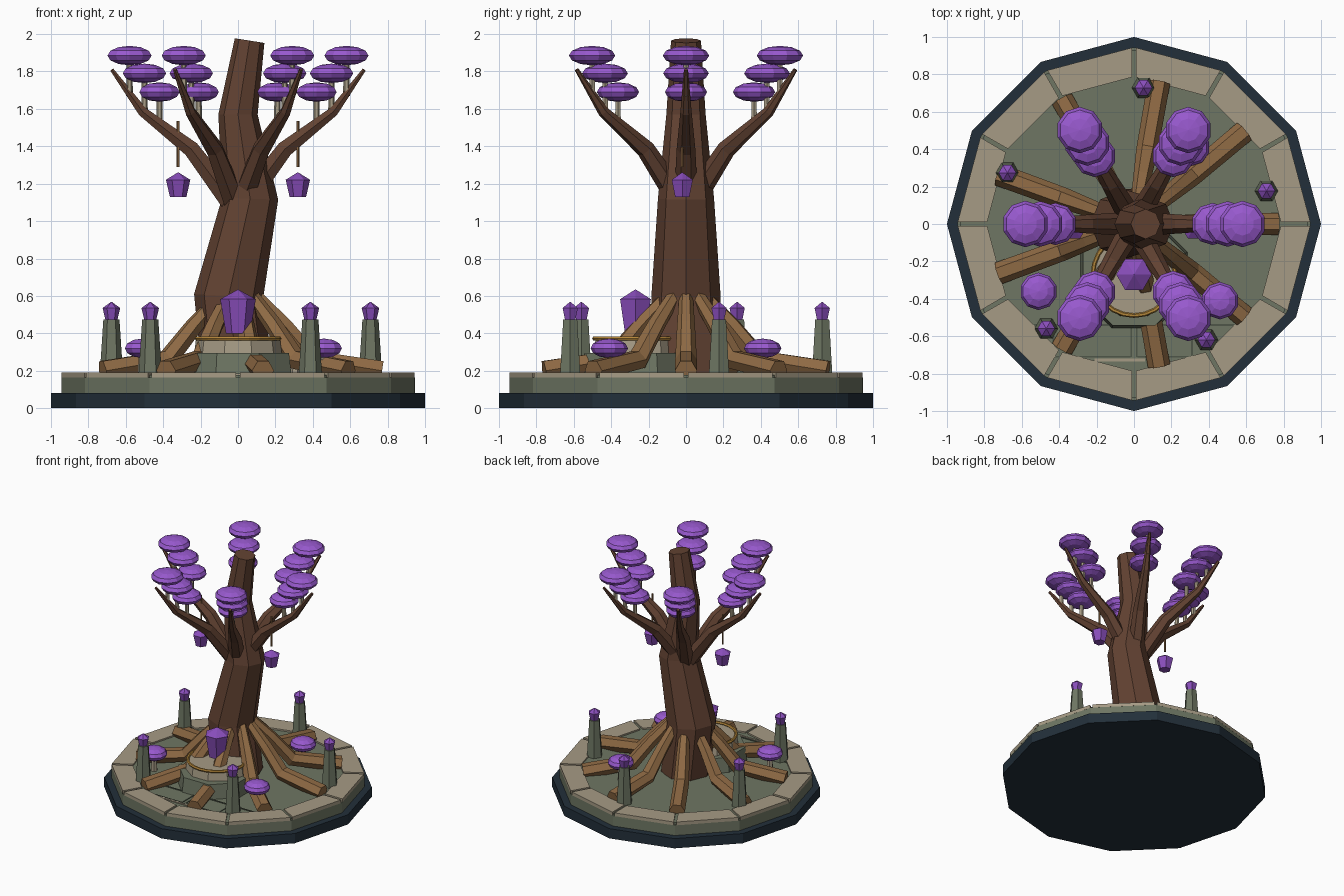
import bpy, bmesh
from math import sin, cos, pi, radians
from mathutils import Vector, Matrix

if "Cube" in bpy.data.objects:
    bpy.data.objects.remove(bpy.data.objects["Cube"])


def material(name, rgb):
    """Flat colour given as 0-255 display values, stored as linear."""
    lin = [((c / 255 + 0.055) / 1.055) ** 2.4 for c in rgb] + [1]
    m = bpy.data.materials.new(name)
    m.use_nodes = True
    m.diffuse_color = lin
    m.node_tree.nodes["Principled BSDF"].inputs["Base Color"].default_value = lin
    return m


NAVY = material("navy slate", (34, 47, 58))
MOSS = material("moss stone", (110, 118, 99))
SAND = material("sand stone", (166, 155, 133))
DARK = material("dark moss", (78, 86, 72))
BARK = material("dark bark", (98, 66, 50))
ROOT = material("root wood", (143, 106, 68))
PURPLE = material("bright purple", (152, 89, 206))
CRYSTAL = material("crystal purple", (138, 78, 188))
GOLD = material("gold", (180, 134, 58))


def finish(name, bm, mat):
    bmesh.ops.recalc_face_normals(bm, faces=bm.faces[:])
    mesh = bpy.data.meshes.new(name)
    bm.to_mesh(mesh)
    bm.free()
    mesh.materials.append(mat)
    ob = bpy.data.objects.new(name, mesh)
    bpy.context.scene.collection.objects.link(ob)
    return ob


def skin(bm, rings):
    """Join rings of points into a closed surface."""
    rings = [[bm.verts.new(p) for p in ring] for ring in rings]
    n = len(rings[0])
    for a, b in zip(rings, rings[1:]):
        for i in range(n):
            j = (i + 1) % n
            bm.faces.new((a[i], a[j], b[j], b[i]))
    bm.faces.new(rings[0][::-1])
    bm.faces.new(rings[-1])


def lathe(name, profile, sides, mat, at=(0, 0), turn=0):
    """Stack of regular polygons from (radius, z) pairs."""
    bm = bmesh.new()
    skin(bm, [[(at[0] + r * cos(turn + 2 * pi * i / sides),
                at[1] + r * sin(turn + 2 * pi * i / sides), z)
               for i in range(sides)] for r, z in profile])
    return finish(name, bm, mat)


def tube(name, points, radii, sides, mat):
    """Tapered limb through the given points."""
    pts = [Vector(p) for p in points]
    side = (pts[-1] - pts[0]).cross(Vector((0, 0, 1)))
    side = side.normalized() if side.length > 0.2 else Vector((0, 1, 0))
    rings = []
    for k, p in enumerate(pts):
        before = (p - pts[k - 1]).normalized() if k else Vector()
        after = (pts[k + 1] - p).normalized() if k < len(pts) - 1 else Vector()
        t = (before + after).normalized()
        u = (side - t * side.dot(t)).normalized()
        v = t.cross(u)
        rings.append([p + radii[k] * (u * cos(2 * pi * i / sides) + v * sin(2 * pi * i / sides))
                      for i in range(sides)])
    bm = bmesh.new()
    skin(bm, rings)
    return finish(name, bm, mat)


def box(name, x0, x1, y0, y1, z0, z1, mat):
    bm = bmesh.new()
    skin(bm, [[(x0, y0, z), (x1, y0, z), (x1, y1, z), (x0, y1, z)] for z in (z0, z1)])
    return finish(name, bm, mat)


def cap(name, x, y, z, r):
    """Flattened faceted blob."""
    bm = bmesh.new()
    bmesh.ops.create_uvsphere(bm, u_segments=10, v_segments=6, radius=1)
    bmesh.ops.transform(bm, verts=bm.verts[:], matrix=Matrix.Translation((x, y, z))
                        @ Matrix.Diagonal((r, r, 0.052, 1)))
    return finish(name, bm, PURPLE)


def crystal(name, at, r, z0, z1, shoulder):
    return lathe(name, [(r * 0.68, z0), (r, z0 + (z1 - z0) * shoulder), (0.002, z1)],
                 6, CRYSTAL, at)


def polar(r, a, z):
    return (r * cos(a), r * sin(a), z)


# Round stone platform
lathe("base_slab", [(1, 0), (1, 0.08)], 12, NAVY)
lathe("platform", [(0.945, 0.08), (0.945, 0.165)], 12, MOSS)
lathe("floor", [(0.93, 0.16), (0.93, 0.178)], 12, MOSS)

# Rim blocks with thin joints
for k in range(12):
    a0, a1 = radians(30 * k + 0.6), radians(30 * k + 29.4)
    i0, i1 = radians(30 * k + 0.8), radians(30 * k + 29.2)
    bm = bmesh.new()
    skin(bm, [[polar(0.943, a0, z), polar(0.943, a1, z), polar(0.785, i1, z), polar(0.785, i0, z)]
              for z in (0.163, 0.19)])
    finish("rim_block", bm, SAND)

# Paving lines at the front
for x0, x1, y in ((-0.6, 0.6, -0.54), (-0.43, -0.02, -0.71), (0.02, 0.31, -0.71)):
    box("paving_line", x0, x1, y - 0.005, y + 0.005, 0.176, 0.183, DARK)
for x in (-0.43, -0.015, 0.015, 0.31):
    box("paving_joint", x - 0.005, x + 0.005, -0.71, -0.54, 0.176, 0.182, DARK)
box("front_step", -0.21, 0.06, -0.735, -0.72, 0.176, 0.185, SAND)

# Altar with floating crystal
ALTAR = (0, -0.27)
lathe("altar_base", [(0.31, 0.17), (0.295, 0.295)], 8, MOSS, ALTAR, pi / 8)
lathe("altar_top", [(0.235, 0.29), (0.225, 0.365)], 10, SAND, ALTAR)
bpy.ops.mesh.primitive_torus_add(location=(*ALTAR, 0.372), major_radius=0.22,
                                 minor_radius=0.012, major_segments=24, minor_segments=6)
ring = bpy.context.object
ring.name = "altar_ring"
ring.data.materials.append(GOLD)
crystal("altar_crystal", ALTAR, 0.095, 0.4, 0.634, 0.78)

# Pillars with crystals
for k in range(5):
    x, y, _ = polar(0.73, radians(14 + 72 * k), 0)
    lathe("pillar", [(0.063, 0.17), (0.043, 0.475)], 6, MOSS, (x, y))
    crystal("pillar_crystal", (x, y), 0.047, 0.472, 0.568, 0.66)

# Leaning trunk
tube("trunk", [(0, 0, 0.17), (-0.05, 0, 0.6), (0.065, 0, 1.12), (0, 0, 1.57), (0.062, 0, 1.965)],
     [0.19, 0.185, 0.15, 0.105, 0.08], 8, BARK)

# Spreading roots
for k in range(9):
    a = radians(40 * k)
    tube("root", [polar(0.07, a, 0.63), polar(0.25, a, 0.44), polar(0.4, a, 0.26),
                  polar(0.77, a, 0.2)], [0.035, 0.048, 0.058, 0.06], 6, ROOT)

# Branches carrying stacked leaf caps on thin stems
for k in range(6):
    a = radians(60 * k)
    tube("branch", [polar(0.02, a, 1.08), polar(0.25, a, 1.385), polar(0.51, a, 1.585),
                    polar(0.675, a, 1.81)], [0.065, 0.05, 0.03, 0.011], 6, BARK)
    for r, z, size, foot in ((0.42, 1.69, 0.113, 1.51), (0.5, 1.79, 0.122, 1.57),
                             (0.58, 1.885, 0.124, 1.67)):
        x, y, _ = polar(r, a, 0)
        lathe("leaf_stem", [(0.018, foot), (0.015, z)], 6, SAND, (x, y))
        cap("leaf_cap", x, y, z, size)

# Mushrooms on the floor
for x, y in ((-0.51, -0.36), (0.46, -0.41), (0.305, 0.41)):
    lathe("mushroom_stem", [(0.026, 0.17), (0.02, 0.32)], 6, SAND, (x, y))
    cap("mushroom_cap", x, y, 0.32, 0.1)

# Hanging lanterns
for x in (-0.32, 0.32):
    lathe("lantern_rope", [(0.008, 1.29), (0.008, 1.535)], 6, ROOT, (x, -0.02))
    crystal("lantern", (x, -0.02), 0.065, 1.13, 1.26, 0.7)
